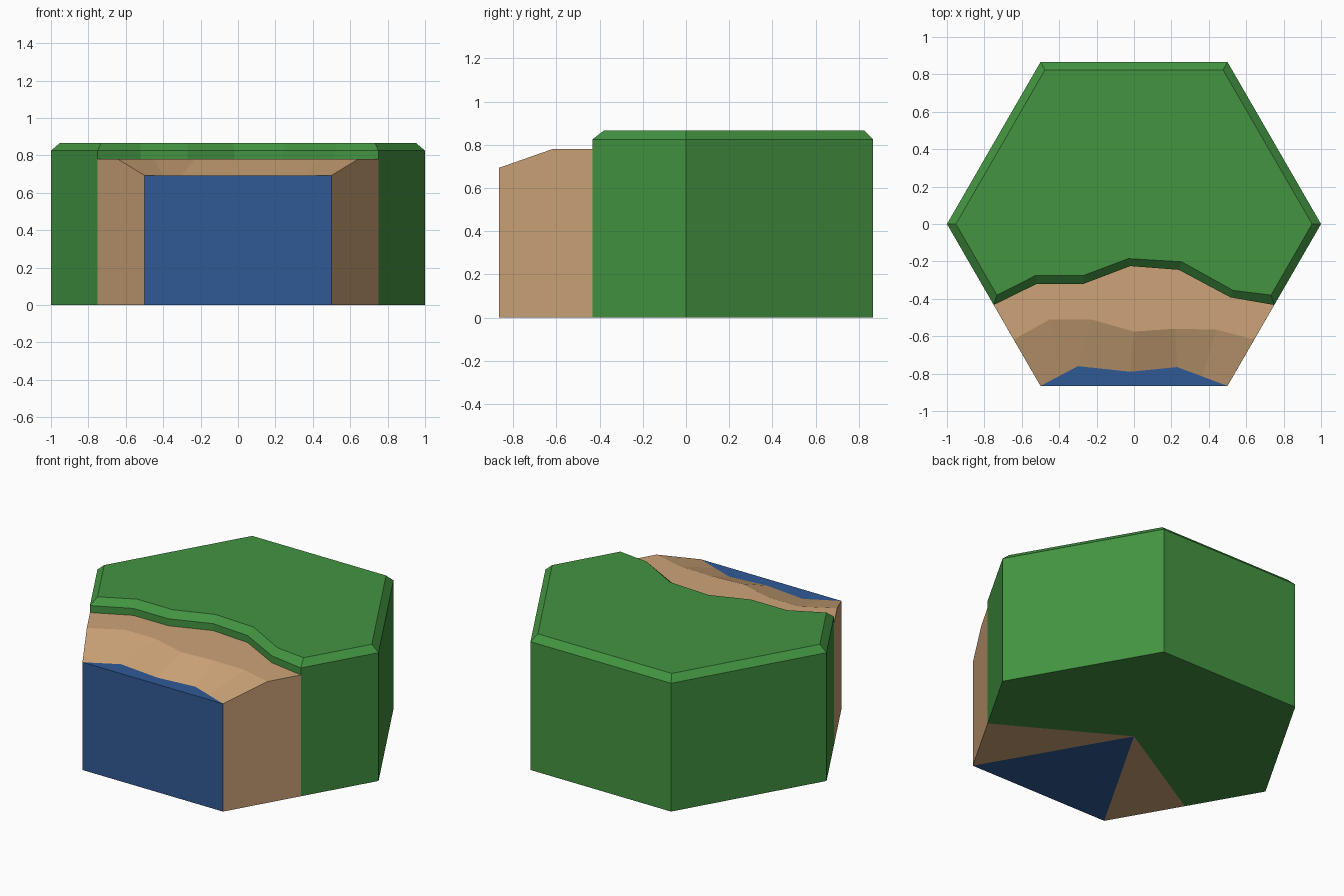
import bpy, bmesh, math
from mathutils import Vector

if "Cube" in bpy.data.objects:
    bpy.data.objects.remove(bpy.data.objects["Cube"])

H = math.sqrt(3) / 2
RIM, TOP, SAND_Z, WATER_Z = 0.825, 0.866, 0.78, 0.693
INSET = 0.952


def material(name, color):
    m = bpy.data.materials.new(name)
    m.diffuse_color = (*color, 1)
    m.use_nodes = True
    m.node_tree.nodes["Principled BSDF"].inputs["Base Color"].default_value = m.diffuse_color
    return m


def build(name, faces, mat):
    """Mesh from polygons, every face turned away from the tile's middle."""
    bm = bmesh.new()
    for pts in faces:
        bm.faces.new([bm.verts.new(p) for p in pts])
    bmesh.ops.remove_doubles(bm, verts=bm.verts, dist=1e-4)
    bm.normal_update()
    for f in bm.faces:
        if f.normal.dot(f.calc_center_median() - Vector((0, 0, 0.4))) < 0:
            f.normal_flip()
    mesh = bpy.data.meshes.new(name)
    bm.to_mesh(mesh)
    bm.free()
    mesh.materials.append(mat)
    obj = bpy.data.objects.new(name, mesh)
    bpy.context.collection.objects.link(obj)


def lift(row, z):
    return [(x, y, z) for x, y in row]


def strips(a, b):
    return [[a[i], a[i + 1], b[i + 1], b[i]] for i in range(len(a) - 1)]


# Shore lines, left to right
cliff_top = [(-.733, -.38), (-.525, -.275), (-.27, -.275), (-.03, -.185),
             (.255, -.202), (.53, -.355), (.733, -.38)]
cliff = [(-.75, -H / 2), (-.52, -.32), (-.27, -.32), (-.02, -.225),
         (.24, -.245), (.515, -.392), (.75, -H / 2)]
beach = [(-.643, -.618), (-.45, -.51), (-.23, -.51), (0, -.575),
         (.22, -.56), (.44, -.565), (.643, -.618)]
waterline = [(-.5, -H), (-.4, -.813), (-.3, -.76), (-.02, -.79),
             (.23, -.765), (.365, -.815), (.5, -H)]

# Hex border of the grass, right cliff end round the back to the left end
border = [(1, 0), (.5, H), (-.5, H), (-1, 0)]
outer = [cliff[-1]] + border + [cliff[0]]
inner = [cliff_top[-1]] + [(x * INSET, y * INSET) for x, y in border] + [cliff_top[0]]

# Grass block with bevelled rim and small cliff
grass = [lift(inner + cliff_top[1:-1], TOP), lift(outer + [(0, 0)], 0)]
grass += strips(lift(inner, TOP), lift(outer, RIM))
grass += strips(lift(cliff_top, TOP), lift(cliff, RIM))
grass += strips(lift(cliff, RIM), lift(cliff, SAND_Z))
for i in range(len(outer) - 1):
    (ax, ay), (bx, by) = outer[i:i + 2]
    grass.append([(ax, ay, RIM), (bx, by, RIM), (bx, by, 0), (ax, ay, 0)])
build("grass", grass, material("grass green", (.056, .296, .053)))

# Sand beach: flat shelf, slope, side walls and underside wedges
sand = strips(lift(cliff, SAND_Z), lift(beach, SAND_Z))
sand += strips(lift(beach, SAND_Z), lift(waterline, WATER_Z))
for e in (0, -1):
    c, w = cliff[e], waterline[e]
    sand.append([(*c, 0), (*c, SAND_Z), (*beach[e], SAND_Z), (*w, WATER_Z), (*w, 0)])
    sand.append([(0, 0, 0), (*c, 0), (*w, 0)])
build("sand_beach", sand, material("sand", (.61, .371, .188)))

# Water: surface, front wall and underside wedge
left, right = waterline[0], waterline[-1]
water = [lift(waterline, WATER_Z),
         [(*left, 0), (*right, 0), (*right, WATER_Z), (*left, WATER_Z)],
         [(0, 0, 0), (*left, 0), (*right, 0)]]
build("water", water, material("water blue", (.0296, .102, .305)))
